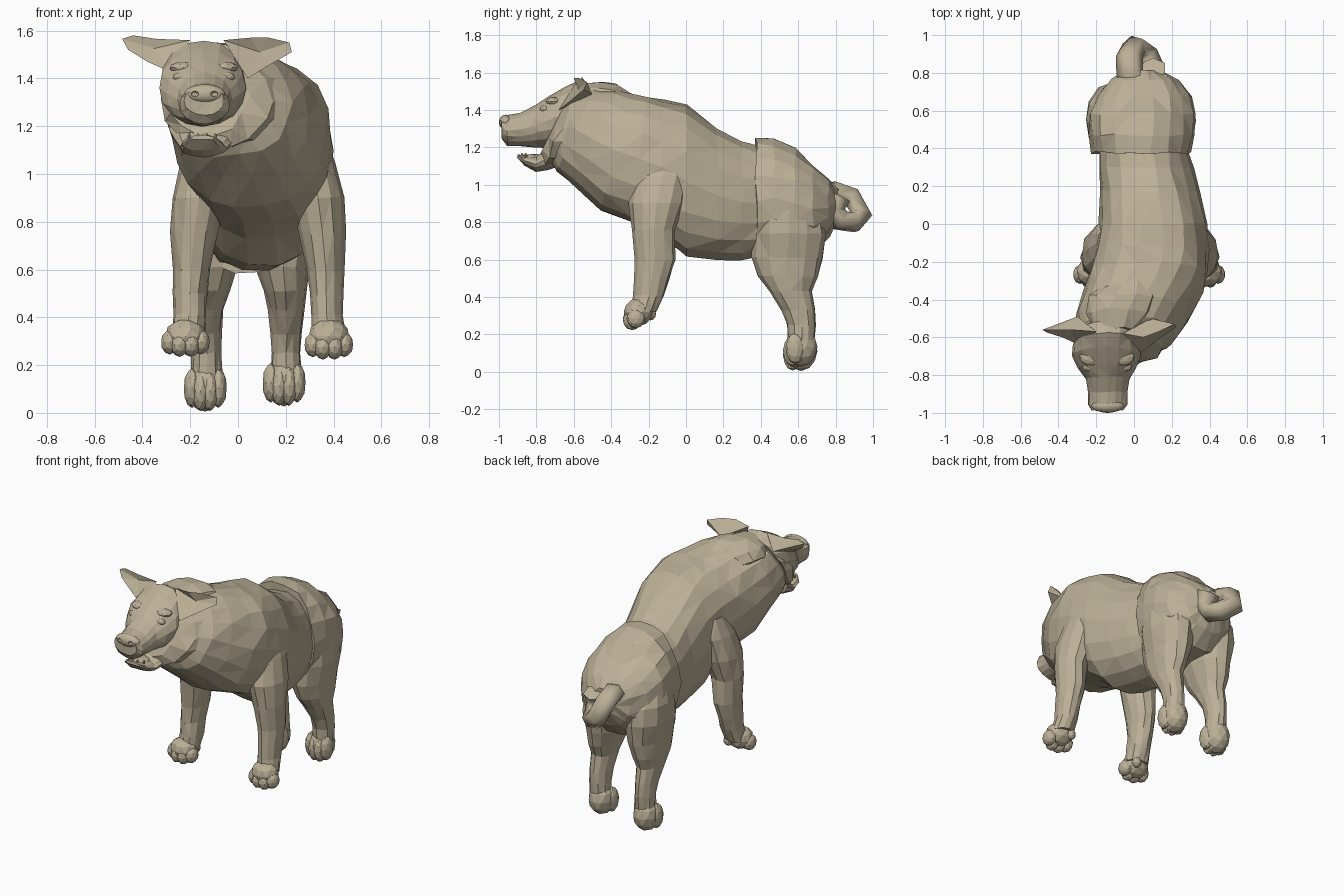
import bpy, bmesh, random
from math import sin, cos, pi, copysign
from mathutils import Vector, Matrix

random.seed(4)
fur = bpy.data.materials.new("tan_fur")
fur.diffuse_color = (.50, .435, .31, 1)


def finish(name, bm):
    bmesh.ops.recalc_face_normals(bm, faces=bm.faces[:])
    me = bpy.data.meshes.new(name)
    bm.to_mesh(me)
    bm.free()
    me.materials.append(fur)
    ob = bpy.data.objects.new(name, me)
    bpy.context.collection.objects.link(ob)
    return ob


def loft(name, rings, sides=14, jitter=0.006, power=1.0):
    """Skin oval rings: (x, y, z, half width, half height, tilt about x).
    A power below 1 makes the ovals boxier."""
    def bend(v):
        return copysign(abs(v) ** power, v)
    bm = bmesh.new()
    loops = []
    for x, y, z, rx, rh, t in rings:
        up = Vector((0, sin(t), cos(t)))
        loop = []
        for i in range(sides):
            a = 2 * pi * i / sides
            p = Vector((x + rx * bend(cos(a)), y, z)) + up * rh * bend(sin(a))
            p += Vector([random.uniform(-jitter, jitter) for _ in range(3)])
            loop.append(bm.verts.new(p))
        loops.append(loop)
    for a, b in zip(loops, loops[1:]):
        for i in range(sides):
            j = (i + 1) % sides
            bm.faces.new((a[i], a[j], b[j], b[i]))
    bm.faces.new(loops[0])
    bm.faces.new(loops[-1])
    bmesh.ops.triangulate(bm, faces=bm.faces[:])
    return finish(name, bm)


def blob(name, parts, detail=2):
    """Join ellipsoids given as (centre, radii) into one object."""
    bm = bmesh.new()
    for c, r in parts:
        m = Matrix.Translation(c) @ Matrix.Diagonal((*r, 1))
        bmesh.ops.create_icosphere(bm, subdivisions=detail, radius=1, matrix=m)
    return finish(name, bm)


# Chest and barrel, bending towards the turned neck
loft("torso", [
    (-.075, -.645, 1.315, .21, .195, .42),
    (-.045, -.59, 1.30, .265, .245, .42),
    (-.005, -.49, 1.25, .295, .29, .38),
    (.045, -.37, 1.175, .315, .33, .28),
    (.08, -.25, 1.135, .315, .345, .14),
    (.095, -.13, 1.09, .30, .365, .03),
    (.10, 0, 1.02, .285, .41, 0),
    (.08, .17, .945, .265, .355, 0),
    (.06, .30, .915, .25, .315, 0),
    (.05, .40, .905, .235, .30, 0)], 18, .008, .88)

# Hindquarters overlap the barrel with a visible seam
loft("haunches", [
    (.04, .375, .92, .26, .34, 0),
    (.045, .47, .93, .28, .32, 0),
    (.045, .58, .91, .285, .285, 0),
    (.05, .68, .87, .255, .24, 0),
    (.05, .765, .88, .18, .16, 0),
    (.05, .81, .89, .09, .08, 0)], 18, .008, .92)

# Legs: (offset from body middle, y, z, half width, half depth)
front_leg = [(.20, -.10, 1.17, .08, .09), (.225, -.125, 1.05, .10, .14),
             (.25, -.155, .90, .11, .15), (.268, -.175, .76, .098, .115),
             (.28, -.165, .60, .078, .107), (.285, -.182, .50, .07, .092),
             (.287, -.20, .41, .068, .082), (.295, -.225, .32, .07, .065)]
hind_leg = [(.16, .54, .97, .10, .12), (.158, .55, .86, .128, .185),
            (.157, .55, .74, .133, .20), (.152, .54, .61, .115, .19),
            (.163, .545, .51, .092, .16), (.168, .56, .43, .075, .115),
            (.168, .602, .33, .064, .088), (.166, .617, .25, .062, .075),
            (.165, .615, .12, .07, .07)]
for s, side in ((1, "right"), (-1, "left")):
    loft("front_leg_" + side,
         [(.085 + s * d, y, z, a, b, pi / 2) for d, y, z, a, b in front_leg], 12, .004)
    loft("hind_leg_" + side,
         [(.035 + s * d, y, z, a, b, pi / 2) for d, y, z, a, b in hind_leg], 12, .004)
    # Paws: pad plus four toes
    fx, hx = .08 + s * .30, .028 + s * .165
    lift = .022 if s > 0 else 0
    toes = [((fx, -.255, .32), (.088, .078, .075))]
    toes += [((fx + k, -.30 + abs(k) * .5, .28 - lift * .5 + abs(k) * .25),
              (.038, .05, .052)) for k in (-.065, -.024, .024, .065)]
    toes.append(((fx - s * .04, -.19, .31), (.03, .03, .035)))
    blob("front_paw_" + side, toes)
    toes = [((hx, .615, .11 + lift), (.08, .088, .105))]
    toes += [((hx + k, .562 + abs(k) * .4, .082 + lift + abs(k) * .4),
              (.036, .052, .083)) for k in (-.055, -.02, .02, .055)]
    blob("hind_paw_" + side, toes)

# Head with muzzle
loft("head", [
    (-.13, -.57, 1.38, .15, .165, .4),
    (-.145, -.64, 1.38, .18, .19, .35),
    (-.147, -.70, 1.36, .182, .17, .3),
    (-.145, -.765, 1.335, .155, .137, .2),
    (-.14, -.82, 1.313, .115, .112, .1),
    (-.14, -.89, 1.295, .103, .09, 0),
    (-.14, -.955, 1.29, .105, .082, 0),
    (-.14, -.985, 1.305, .085, .06, 0)], 16, .003)

# Lower jaw hanging open
loft("lower_jaw", [
    (-.14, -.66, 1.19, .15, .085, 0),
    (-.14, -.74, 1.14, .12, .06, 0),
    (-.145, -.80, 1.11, .098, .04, 0),
    (-.15, -.86, 1.127, .085, .028, 0),
    (-.15, -.90, 1.152, .05, .012, 0)], 12, .003)
blob("tongue", [((-.148, -.81, 1.145), (.055, .08, .02))])
blob("teeth", [((-.15 + k, -.885 + abs(k) * .5, 1.158), (.008, .008, .014))
               for k in (-.055, -.018, .018, .055)], 1)

# Nose pad with hollow nostrils
nose = blob("nose", [((-.14, -.963, 1.335), (.085, .037, .04))], 3)
cut = blob("nostril_cutter", [((-.14 + k, -1.0, 1.335), (.018, .018, .013))
                              for k in (-.042, .042)])
cut.hide_render = True
cut.hide_viewport = True
mod = nose.modifiers.new("nostrils", "BOOLEAN")
mod.operation = "DIFFERENCE"
mod.object = cut

# Closed eyes and brows, sunk into the face
for s, side in ((1, "right"), (-1, "left")):
    x = -.143 + s * .095
    blob("eye_" + side, [((x, -.755, 1.405), (.036, .027, .022))])
    blob("brow_" + side, [((x - s * .01, -.705, 1.445), (.06, .045, .025))])


# Ears: leaf outline with cupped front and rounded back
def ear(name, rim, front, back):
    bm = bmesh.new()
    vs = [bm.verts.new(p) for p in rim]
    for c in (front, back):
        v = bm.verts.new(c)
        for i in range(len(vs)):
            bm.faces.new((vs[i - 1], vs[i], v))
    finish(name, bm)


ear("ear_left", [(-.2, -.57, 1.56), (-.34, -.56, 1.565), (-.44, -.56, 1.58),
                 (-.485, -.56, 1.565), (-.46, -.575, 1.52), (-.38, -.60, 1.47),
                 (-.29, -.64, 1.43)], (-.35, -.555, 1.525), (-.30, -.49, 1.49))
ear("ear_right", [(-.06, -.58, 1.56), (.05, -.60, 1.57), (.13, -.57, 1.57),
                  (.215, -.53, 1.55), (.225, -.545, 1.51), (.13, -.61, 1.455),
                  (.04, -.68, 1.40)], (.09, -.575, 1.51), (.09, -.50, 1.48))

# Mane: low crest behind the ears and a jagged collar round the cheeks
loft("mane_crest", [(-.10, -.58, 1.46, .12, .09, .3), (-.08, -.47, 1.455, .18, .10, .2),
                    (-.05, -.38, 1.45, .18, .09, .1), (0, -.28, 1.40, .10, .08, 0)],
     10, .01)
loft("cheek_ruff", [(-.13, -.705, 1.32, .17, .17, .4), (-.095, -.665, 1.31, .235, .215, .4),
                    (-.07, -.60, 1.31, .245, .225, .4)], 14, .012)

# Curled tail, a thick angular corkscrew
cu = bpy.data.curves.new("tail", "CURVE")
cu.dimensions = "3D"
cu.bevel_depth = .06
cu.bevel_resolution = 1
cu.use_fill_caps = True
cu.materials.append(fur)
path = [(.03, .72, .93), (-.02, .80, .965), (-.02, .885, .935), (0, .938, .845),
        (.05, .895, .80), (.075, .825, .81), (.085, .79, .87), (.085, .825, .94)]
sp = cu.splines.new("POLY")
sp.points.add(len(path) - 1)
for p, co in zip(sp.points, path):
    p.co = (*co, 1)
tail = bpy.data.objects.new("tail", cu)
tail.scale.x = 1.2
bpy.context.collection.objects.link(tail)
